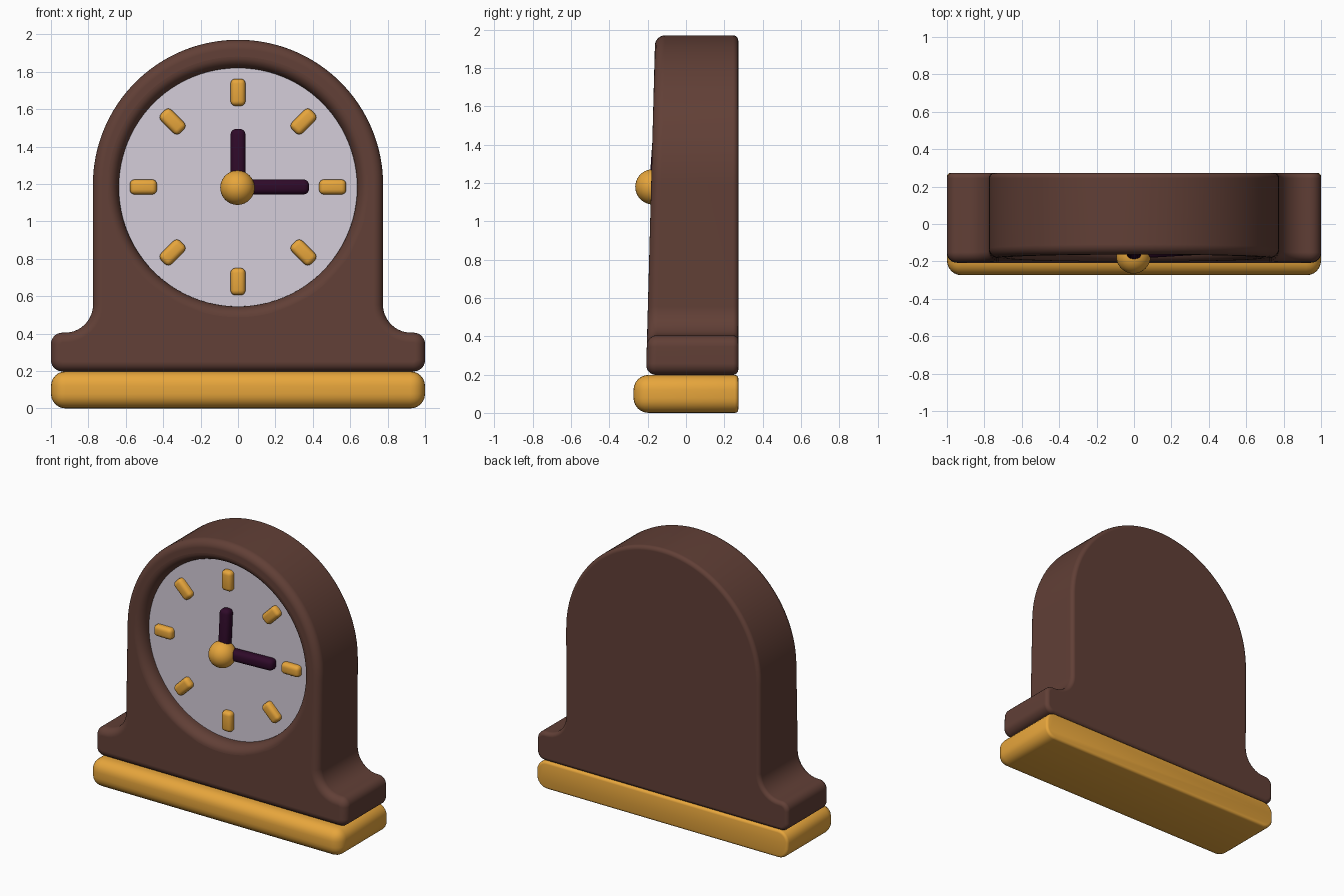
import bpy, bmesh, math
from mathutils import Matrix

if "Cube" in bpy.data.objects:
    bpy.data.objects.remove(bpy.data.objects["Cube"])


def material(name, color):
    m = bpy.data.materials.new(name)
    m.diffuse_color = (*color, 1)
    m.use_nodes = True
    m.node_tree.nodes["Principled BSDF"].inputs["Base Color"].default_value = m.diffuse_color
    return m


WOOD = material("brown wood", (0.120, 0.050, 0.037))
GOLD = material("gold", (0.80, 0.38, 0.045))
DIAL = material("pale lilac", (0.66, 0.61, 0.70))
PLUM = material("dark plum", (0.028, 0.003, 0.022))

BACK = 0.273
CZ = 1.184          # height of the dial centre
SLOPE = 0.027       # the case front leans back slightly


def front_y(z):
    return -0.206 + SLOPE * (z - 0.3)


def smooth(ob, angle=40):
    bpy.ops.object.select_all(action='DESELECT')
    ob.select_set(True)
    bpy.context.view_layer.objects.active = ob
    bpy.ops.object.shade_smooth_by_angle(angle=math.radians(angle))


def finish(bm, name, mat):
    bmesh.ops.recalc_face_normals(bm, faces=bm.faces)
    me = bpy.data.meshes.new(name)
    bm.to_mesh(me)
    bm.free()
    ob = bpy.data.objects.new(name, me)
    bpy.context.collection.objects.link(ob)
    me.materials.append(mat)
    smooth(ob)
    return ob


def bevel(bm, edges, offset, segments=5):
    bmesh.ops.bevel(bm, geom=edges, offset=offset, segments=segments, profile=0.5,
                    affect='EDGES', clamp_overlap=False)


def back_edges(bm):
    return [e for e in bm.edges if all(abs(v.co.y - BACK) < 1e-4 for v in e.verts)
            and any(abs(f.normal.y) < 0.9 for f in e.link_faces)]


def box(bm, size, centre):
    mat = Matrix.Translation(centre) @ Matrix.Diagonal((*size, 1))
    bmesh.ops.create_cube(bm, size=1, matrix=mat)


def rounded_bar(name, size, centre, radius, mat, turn=0, lean=0):
    """Rounded bar, leaned towards the dial and turned about the dial axis."""
    bm = bmesh.new()
    box(bm, size, (0, 0, 0))
    bevel(bm, bm.edges[:], radius, 4)
    bm.transform(Matrix.Translation((0, 0, CZ)) @ Matrix.Rotation(turn, 4, 'Y')
                 @ Matrix.Translation(centre) @ Matrix.Rotation(-lean, 4, 'X'))
    return finish(bm, name, mat)


def lathe(name, profile, mat, steps=96):
    """Spin (radius, y) points around the y axis, capped at both ends."""
    bm = bmesh.new()
    rings = [[bm.verts.new((r * math.cos(2 * math.pi * i / steps), y,
                            r * math.sin(2 * math.pi * i / steps))) for i in range(steps)]
             for r, y in profile]
    for a, b in zip(rings, rings[1:]):
        for i in range(steps):
            j = (i + 1) % steps
            bm.faces.new((a[i], a[j], b[j], b[i]))
    bm.faces.new(rings[0])
    bm.faces.new(rings[-1])
    return finish(bm, name, mat)


def arc(cx, cz, r, a0, a1, n):
    return [(cx + r * math.cos(math.radians(a0 + (a1 - a0) * i / n)),
             cz + r * math.sin(math.radians(a0 + (a1 - a0) * i / n))) for i in range(n + 1)]


# gold base slab, softer at the front and ends than at the back
bm = bmesh.new()
box(bm, (2.0, 0.274 + BACK, 0.198), (0, (BACK - 0.274) / 2, 0.099))
bm.normal_update()
keep = set(back_edges(bm))
bevel(bm, [e for e in bm.edges if e not in keep], 0.078, 6)
bm.normal_update()
bevel(bm, back_edges(bm), 0.018, 3)
finish(bm, "base", GOLD)

# wooden case: right half of the outline, mirrored
half = arc(0.94, 0.258, 0.06, -90, 0, 6)
half += arc(0.94, 0.345, 0.06, 0, 90, 6)
half += arc(0.925, 0.555, 0.15, 270, 180, 10)
half += arc(0, 1.195, 0.776, 0, 90, 32)
outline = half + [(-x, z) for x, z in reversed(half[:-1])]
bm = bmesh.new()
fr = [bm.verts.new((x, front_y(z), z)) for x, z in outline]
bk = [bm.verts.new((x, BACK, z)) for x, z in outline]
front = bm.faces.new(fr)
back = bm.faces.new(bk)
for i in range(len(outline)):
    j = (i + 1) % len(outline)
    bm.faces.new((fr[i], fr[j], bk[j], bk[i]))
bmesh.ops.recalc_face_normals(bm, faces=bm.faces)
bevel(bm, list(front.edges), 0.052, 6)
bm.normal_update()
bevel(bm, back_edges(bm), 0.028, 4)
case = finish(bm, "case", WOOD)

# round recess with a flared rim, cut into the leaning front
flare = [(0.637 + 0.06 * (1 - math.cos(t)), 0.075 * (1 - math.sin(t)))
         for t in [math.pi / 2 * i / 8 for i in range(9)]]
cutter = lathe("recess_cutter", [(0.637, 0.11)] + flare + [(0.702, -0.002), (0.702, -0.1)], WOOD)
cutter.matrix_world = (Matrix.Translation((0, front_y(CZ), CZ))
                       @ Matrix.Rotation(-math.atan(SLOPE), 4, 'X'))
cutter.hide_render = True
bpy.context.view_layer.update()
mod = case.modifiers.new("recess", 'BOOLEAN')
mod.operation = 'DIFFERENCE'
mod.solver = 'EXACT'
mod.object = cutter
bpy.context.view_layer.objects.active = case
bpy.ops.object.modifier_apply(modifier=mod.name)
bpy.data.objects.remove(cutter)
smooth(case)
case.modifiers.new("weighted normals", 'WEIGHTED_NORMAL').keep_sharp = True

# dial plate
dial = lathe("dial", [(0.647, -0.102), (0.647, -0.04)], DIAL)
dial.location.z = CZ

# eight hour markers
for k in range(8):
    rounded_bar(f"hour_marker_{k + 1}", (0.08, 0.075, 0.145),
                (0, -0.106, 0.495 if k % 2 else 0.506), 0.026, GOLD, k * math.pi / 4)

# hands: one up, one to the right, tips closer to the dial
rounded_bar("hour_hand", (0.08, 0.078, 0.31), (0, -0.142, 0.155), 0.03, PLUM, 0, 0.07)
rounded_bar("minute_hand", (0.08, 0.078, 0.38), (0, -0.135, 0.19), 0.03, PLUM, math.pi / 2, 0.06)

# centre knob
bm = bmesh.new()
bmesh.ops.create_uvsphere(bm, u_segments=32, v_segments=20, radius=0.092,
                          matrix=Matrix.Translation((-0.003, -0.173, CZ - 0.004)))
finish(bm, "centre_knob", GOLD)
